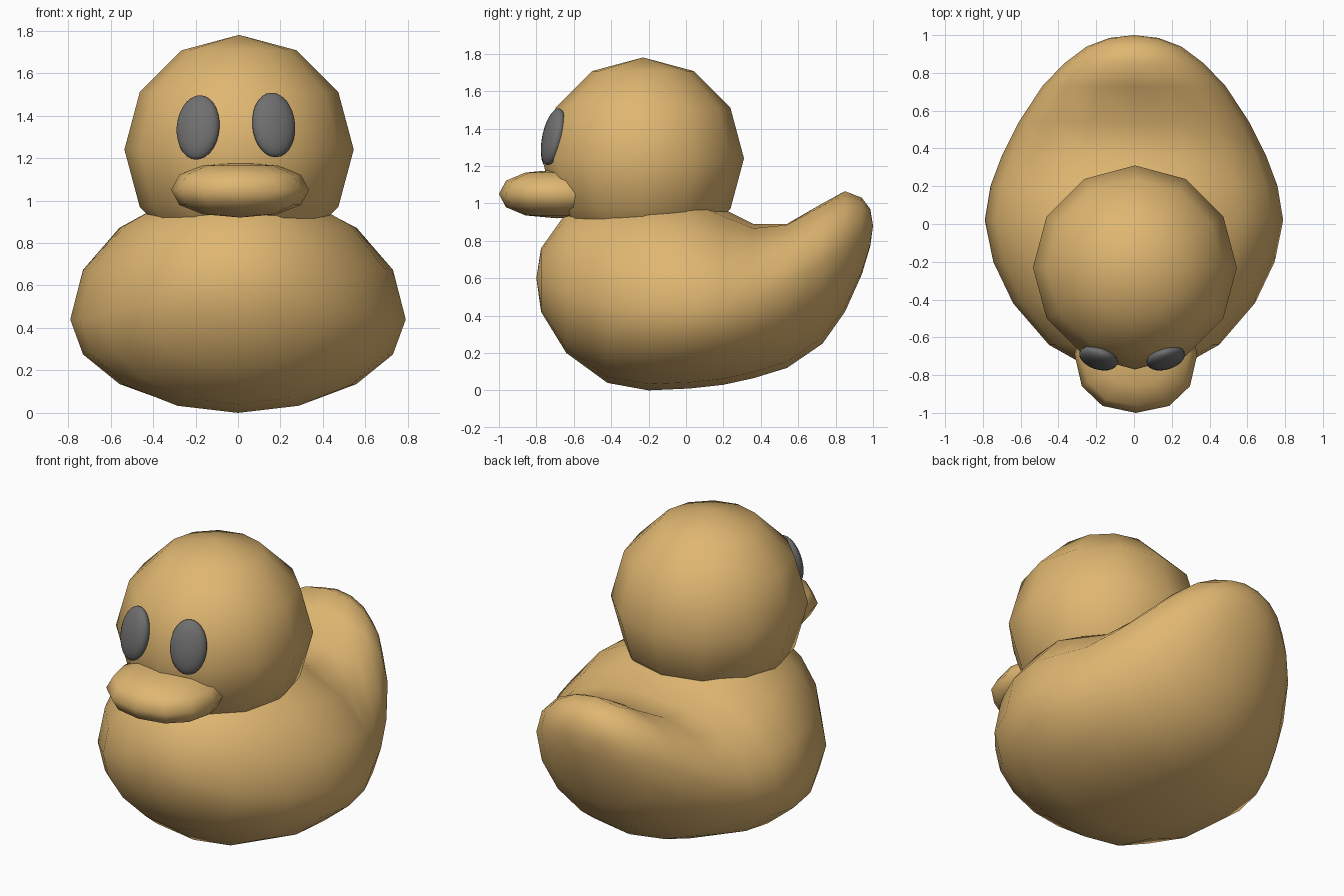
import bpy, bmesh, math

if "Cube" in bpy.data.objects:
    bpy.data.objects.remove(bpy.data.objects["Cube"])


def material(name, rgb):
    m = bpy.data.materials.new(name)
    m.diffuse_color = (*rgb, 1)
    m.use_nodes = True
    m.node_tree.nodes["Principled BSDF"].inputs["Base Color"].default_value = m.diffuse_color
    return m


gold = material("warm gold", (0.74, 0.47, 0.165))
grey = material("dark grey", (0.16, 0.16, 0.16))


def finish(bm, name, mat):
    bmesh.ops.recalc_face_normals(bm, faces=bm.faces)
    mesh = bpy.data.meshes.new(name)
    bm.to_mesh(mesh)
    bm.free()
    mesh.materials.append(mat)
    mesh.polygons.foreach_set("use_smooth", [True] * len(mesh.polygons))
    ob = bpy.data.objects.new(name, mesh)
    bpy.context.collection.objects.link(ob)
    return ob


def ball(name, mat, loc, radii, seg, rings, rot=(0, 0, 0), box=1.0):
    """Ellipsoid; box < 1 makes it squarer."""
    bm = bmesh.new()
    bmesh.ops.create_uvsphere(bm, u_segments=seg, v_segments=rings, radius=1)
    for v in bm.verts:
        v.co = [math.copysign(abs(c) ** box, c) * r if abs(c) > 1e-5 else 0
                for c, r in zip(v.co, radii)]
    ob = finish(bm, name, mat)
    ob.location, ob.rotation_euler = loc, rot
    return ob


# Body: cross-sections along y (y, bottom, top, half width, widest height, dish depth)
stations = [
    (-0.775, 0.42, 0.76, 0.21, 0.58, 0),
    (-0.64, 0.20, 0.95, 0.45, 0.52, 0),
    (-0.42, 0.04, 1.04, 0.64, 0.46, 0),
    (-0.20, 0.00, 1.07, 0.745, 0.44, 0),
    (0.02, 0.01, 1.05, 0.79, 0.44, 0),
    (0.20, 0.03, 0.97, 0.76, 0.45, 0),
    (0.36, 0.065, 0.91, 0.70, 0.48, 0.02),
    (0.54, 0.12, 0.94, 0.61, 0.56, 0.05),
    (0.73, 0.25, 1.03, 0.485, 0.68, 0.03),
    (0.85, 0.42, 1.065, 0.37, 0.77, 0),
    (0.94, 0.62, 1.03, 0.25, 0.83, 0),
    (0.985, 0.77, 0.97, 0.13, 0.88, 0),
]
N = 16
bm = bmesh.new()
loops = []
for y, bot, top, hw, zc, dish in stations:
    loop = []
    for i in range(N):
        a = 2 * math.pi * i / N
        s = math.sin(a)
        z = zc + s * ((top - zc) if s > 0 else (zc - bot))
        z -= dish * max(0, s) ** 8
        loop.append(bm.verts.new((hw * math.cos(a), y, z)))
    loops.append(loop)
for p, q in zip(loops, loops[1:]):
    for i in range(N):
        j = (i + 1) % N
        bm.faces.new((p[i], p[j], q[j], q[i]))
for loop, tip in ((loops[0], (0, -0.80, 0.60)), (loops[-1], (0, 1.0, 0.88))):
    t = bm.verts.new(tip)
    for i in range(N):
        bm.faces.new((loop[i], loop[(i + 1) % N], t))
finish(bm, "body", gold)

# Head and beak
ball("head", gold, (0.005, -0.23, 1.24), (0.54, 0.54, 0.54), 12, 6)
ball("beak", gold, (0.01, -0.69, 1.05), (0.325, 0.31, 0.13), 12, 6, box=0.88)

# Eyes, mirrored and tilted to follow the head
for side, label in ((-1, "left"), (1, "right")):
    ball("eye_" + label, grey, (side * 0.178 - 0.01, -0.71, 1.35 + side * 0.006),
         (0.105, 0.052, 0.155), 24, 14, rot=(-0.22, 0, side * 0.3))
